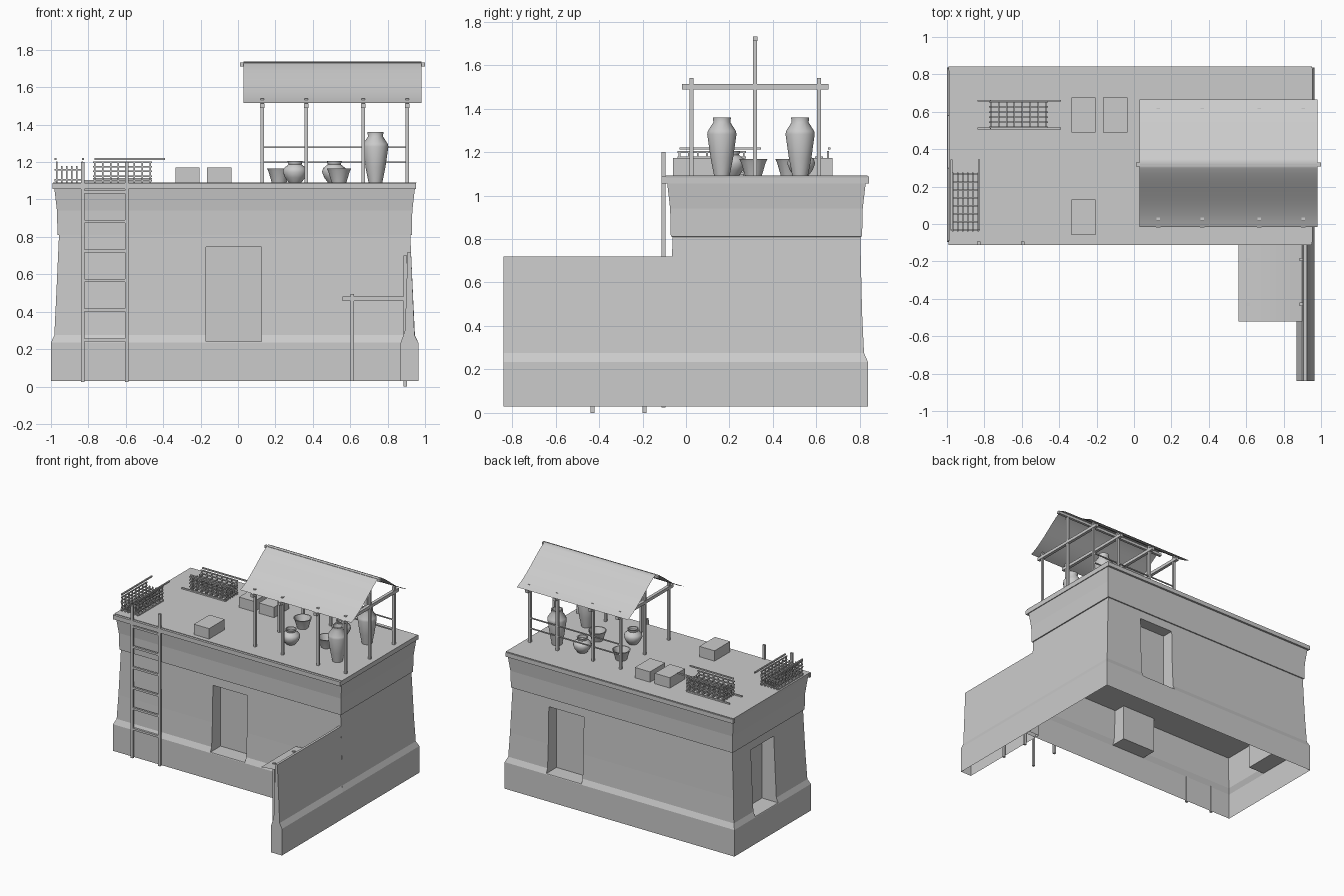
import bpy, bmesh, math

if "Cube" in bpy.data.objects:
    bpy.data.objects.remove(bpy.data.objects["Cube"])

CX, CY, HX, HY = -0.018, 0.37, 0.982, 0.467   # house centre and half size
ROOF = 1.092


def make(name, verts, faces, smooth=False):
    me = bpy.data.meshes.new(name)
    bm = bmesh.new()
    vs = [bm.verts.new(v) for v in verts]
    for f in faces:
        bm.faces.new([vs[i] for i in f])
    bmesh.ops.recalc_face_normals(bm, faces=bm.faces)
    bm.to_mesh(me)
    bm.free()
    ob = bpy.data.objects.new(name, me)
    bpy.context.collection.objects.link(ob)
    if smooth:
        for p in me.polygons:
            p.use_smooth = True
    return ob


def boxes(name, items):
    """One object from many boxes given as (x0, x1, y0, y1, z0, z1)."""
    verts, faces = [], []
    for x0, x1, y0, y1, z0, z1 in items:
        n = len(verts)
        verts += [(x, y, z) for z in (z0, z1) for x, y in ((x0, y0), (x1, y0), (x1, y1), (x0, y1))]
        faces += [[n + i for i in f] for f in ((0, 3, 2, 1), (4, 5, 6, 7), (0, 1, 5, 4),
                                               (1, 2, 6, 5), (2, 3, 7, 6), (3, 0, 4, 7))]
    return make(name, verts, faces)


def bar(a, b, r):
    """Axis-aligned square bar from a to b with half thickness r, as a box tuple."""
    out = []
    for p, q in zip(a, b):
        lo, hi = min(p, q), max(p, q)
        out += [lo - r, hi + r] if hi - lo < 1e-6 else [lo, hi]
    return tuple(out)


def lathe(name, x, y, profile, n=14):
    verts = [(x + r * math.cos(2 * math.pi * i / n), y + r * math.sin(2 * math.pi * i / n), ROOF + z)
             for r, z in profile for i in range(n)]
    faces = [(k * n + i, k * n + (i + 1) % n, (k + 1) * n + (i + 1) % n, (k + 1) * n + i)
             for k in range(len(profile) - 1) for i in range(n)]
    faces += [tuple(range(n)), tuple(range(len(verts) - n, len(verts)))]
    ob = make(name, verts, faces)
    bpy.context.view_layer.objects.active = ob
    ob.select_set(True)
    bpy.ops.object.shade_smooth_by_angle(angle=math.radians(40))
    ob.select_set(False)


# House body: lofted rectangular rings
rings = [(0.03, 0), (0.235, 0), (0.275, 0.018), (0.46, 0.027), (0.81, 0.035),
         (0.811, 0.027), (0.94, 0.024), (1.06, 0.01), (ROOF, 0.002)]
verts = [(CX + sx * (HX - d - 0.008 * (z > 0.8)), CY + sy * (HY - d), z) for z, d in rings
         for sx, sy in ((-1, -1), (1, -1), (1, 1), (-1, 1))]
faces = [(4 * k + i, 4 * k + (i + 1) % 4, 4 * k + 4 + (i + 1) % 4, 4 * k + 4 + i)
         for k in range(len(rings) - 1) for i in range(4)]
faces += [(3, 2, 1, 0), tuple(range(len(verts) - 4, len(verts)))]
house = make("house_body", verts, faces)

# Door recesses: front, back and left
doors = [(-0.17, 0.125, -0.3, 0.03, 0.24, 0.745), (0.31, 0.61, 0.71, 1.0, 0.24, 0.745),
         (-1.2, -0.86, 0.3, 0.58, 0.24, 0.745)]
cutter = boxes("door_cutter", doors)
mod = house.modifiers.new("doors", 'BOOLEAN')
mod.object, mod.operation, mod.solver = cutter, 'DIFFERENCE', 'EXACT'
bpy.context.view_layer.objects.active = house
bpy.ops.object.modifier_apply(modifier=mod.name)
bpy.data.objects.remove(cutter)

# Open underside
bm = bmesh.new()
bm.from_mesh(house.data)
bmesh.ops.delete(bm, geom=[f for f in bm.faces if all(v.co.z < 0.04 for v in f.verts)], context='FACES')
bm.to_mesh(house.data)
bm.free()

# Inner ceiling, leaving out the cells taken by the door recesses
xs = (CX - HX + 0.032, -0.86, -0.17, 0.125, 0.31, 0.61, CX + HX - 0.032)
ys = (CY - HY + 0.032, 0.03, 0.3, 0.58, 0.71, CY + HY - 0.032)
cv, cf = [], []
for xa, xb in zip(xs, xs[1:]):
    for ya, yb in zip(ys, ys[1:]):
        mx, my = (xa + xb) / 2, (ya + yb) / 2
        if not any(d[0] < mx < d[1] and d[2] < my < d[3] for d in doors):
            k = len(cv)
            cv += [(xa, ya, 0.52), (xa, yb, 0.52), (xb, yb, 0.52), (xb, ya, 0.52)]
            cf.append((k, k + 1, k + 2, k + 3))
make("inner_ceiling", cv, cf)

# Roof edge trim
x0, x1, y0, y1 = -0.992, 0.952, -0.112, 0.842
boxes("roof_trim", [(x0, x1, y0, y0 + .022, 1.055, 1.088), (x0, x1, y1 - .022, y1, 1.055, 1.088),
                    (x1 - .022, x1, y0, y1, 1.055, 1.088)])

# Side wing wall, open below
prof = [(0.87, 0.03), (0.87, 0.235), (0.893, 0.30), (0.907, 0.72), (0.925, 0.72), (0.944, 0.275), (0.964, 0.235), (0.964, 0.03)]
n = len(prof)
make("wing_wall", [(x, y, z) for y in (-0.84, -0.06) for x, z in prof],
     [tuple(range(n)), tuple(range(n, 2 * n))] + [(i, i + 1, n + i + 1, n + i) for i in range(n - 1)])

# Ladder
boxes("ladder", [bar((x, -0.103, 0.025), (x, -0.103, 1.2), 0.009) for x in (-0.83, -0.595)] +
      [bar((-0.83, -0.103, 0.25 + 0.158 * i), (-0.595, -0.103, 0.25 + 0.158 * i), 0.008) for i in range(6)])

# Ground-level lean-to: posts, beams, sagging cloth
parts = []
for y in (-0.43, -0.19):
    parts += [bar((0.61, y, 0.03), (0.61, y, 0.495), 0.009), bar((0.895, y, 0.0), (0.895, y, 0.7), 0.009),
              bar((0.56, y, 0.47), (0.9, y, 0.47), 0.012)]
boxes("lean_to_frame", parts)


def cloth(name, pts, axis, a, b):
    """Sheet from (u, z) points swept along x or y from a to b."""
    vs = [((t, u, z) if axis == 'x' else (u, t, z)) for t in (a, b) for u, z in pts]
    m = len(pts)
    make(name, vs, [(i, i + 1, m + i + 1, m + i) for i in range(m - 1)], True)


cloth("lean_to_cloth", [(0.56 + 0.34 * i / 8, 0.482 + 0.014 * math.sin(math.pi * i / 8)) for i in range(9)],
      'y', -0.52, -0.1)

# Rooftop canopy frame
post_x, row_y, mid = (0.13, 0.365, 0.67, 0.905), (0.025, 0.612), 0.318
parts = [bar((x, y, ROOF), (x, y, 1.54), 0.009) for x in post_x for y in row_y]
parts += [bar((x, mid, ROOF), (x, mid, 1.72), 0.009) for x in post_x[::3]]
parts += [bar((x, -0.018, 1.5), (x, 0.655, 1.5), 0.012) for x in post_x]
parts.append(bar((0.01, mid, 1.722), (1.0, mid, 1.722), 0.01))
boxes("canopy_frame", parts)
boxes("canopy_back_rails", [bar((0.13, 0.612, z), (0.905, 0.612, z), 0.004) for z in (1.2, 1.28)])

# Canopy cloth: rounded over the ridge, flaring out at the eaves
pts = []
for i in range(-12, 13):
    t = i / 12
    f = 0.6 * (1 - abs(t)) + 0.4 * (1 + math.cos(math.pi * abs(t) ** 0.85)) / 2
    pts.append((0.325 + 0.341 * t, 1.517 + 0.221 * f))
cloth("canopy_cloth", pts, 'x', 0.03, 0.98)

# Pottery
jar = [(0.037, 0), (0.053, 0.08), (0.069, 0.19), (0.066, 0.205), (0.04, 0.245), (0.043, 0.268), (0.034, 0.268), (0.03, 0.24)]
bowl = [(0.04, 0), (0.058, 0.06), (0.066, 0.075), (0.058, 0.075), (0.036, 0.015)]
pot = [(0.035, 0), (0.054, 0.025), (0.066, 0.055), (0.06, 0.075), (0.035, 0.095), (0.04, 0.113), (0.032, 0.113), (0.03, 0.095)]
for name, x, y, p in (("tall_jar_front", 0.735, 0.165, jar), ("tall_jar_back", 0.735, 0.525, jar),
                      ("bowl_left", 0.22, 0.475, bowl), ("bowl_right", 0.54, 0.31, bowl),
                      ("round_pot_front", 0.305, 0.21, pot), ("round_pot_back", 0.515, 0.53, pot)):
    lathe(name, x, y, p)

# Crates
boxes("crates", [(-0.335, -0.205, 0.49, 0.675, ROOF, 1.172), (-0.165, -0.035, 0.49, 0.675, ROOF, 1.172),
                 (-0.335, -0.205, -0.06, 0.13, ROOF, 1.172)])


# Lattice drying racks with carrying poles
def rack(name, cx, cy, along_y):
    hl, hw, r = 0.148, 0.068, 0.004
    parts = []

    def add(a, b, rad=r):
        def put(p):
            return (cx + p[1], cy + p[0], p[2]) if along_y else (cx + p[0], cy + p[1], p[2])
        parts.append(bar(put(a), put(b), rad))
    for i in range(8):
        u = -hl + 2 * hl * i / 7
        add((u, -hw - .01, 1.105), (u, hw + .01, 1.105))
        add((u, -hw - .01, 1.16), (u, hw + .01, 1.16))
        for w in (-hw, hw):
            add((u, w, ROOF), (u, w, 1.2))
    for i in range(6):
        w = -hw + 2 * hw * i / 5
        for z in ((1.1, 1.125, 1.15, 1.175, 1.2) if i in (0, 5) else (1.11, 1.15)):
            add((-hl - 0.01, w, z), (hl + 0.01, w, z))
        for u in (-hl, hl):
            add((u, w, ROOF), (u, w, 1.18))
    for w in (-hw - 0.006, hw + 0.006):
        add((-hl, w, 1.217), (hl + 0.08, w, 1.217), 0.005)
        add((-hl - 0.07 * (not along_y), w, 1.1), (hl, w, 1.1), 0.005)
    return boxes(name, parts)


rack("rack_back", -0.618, 0.585, False)
rack("rack_left", -0.902, 0.118, True)
